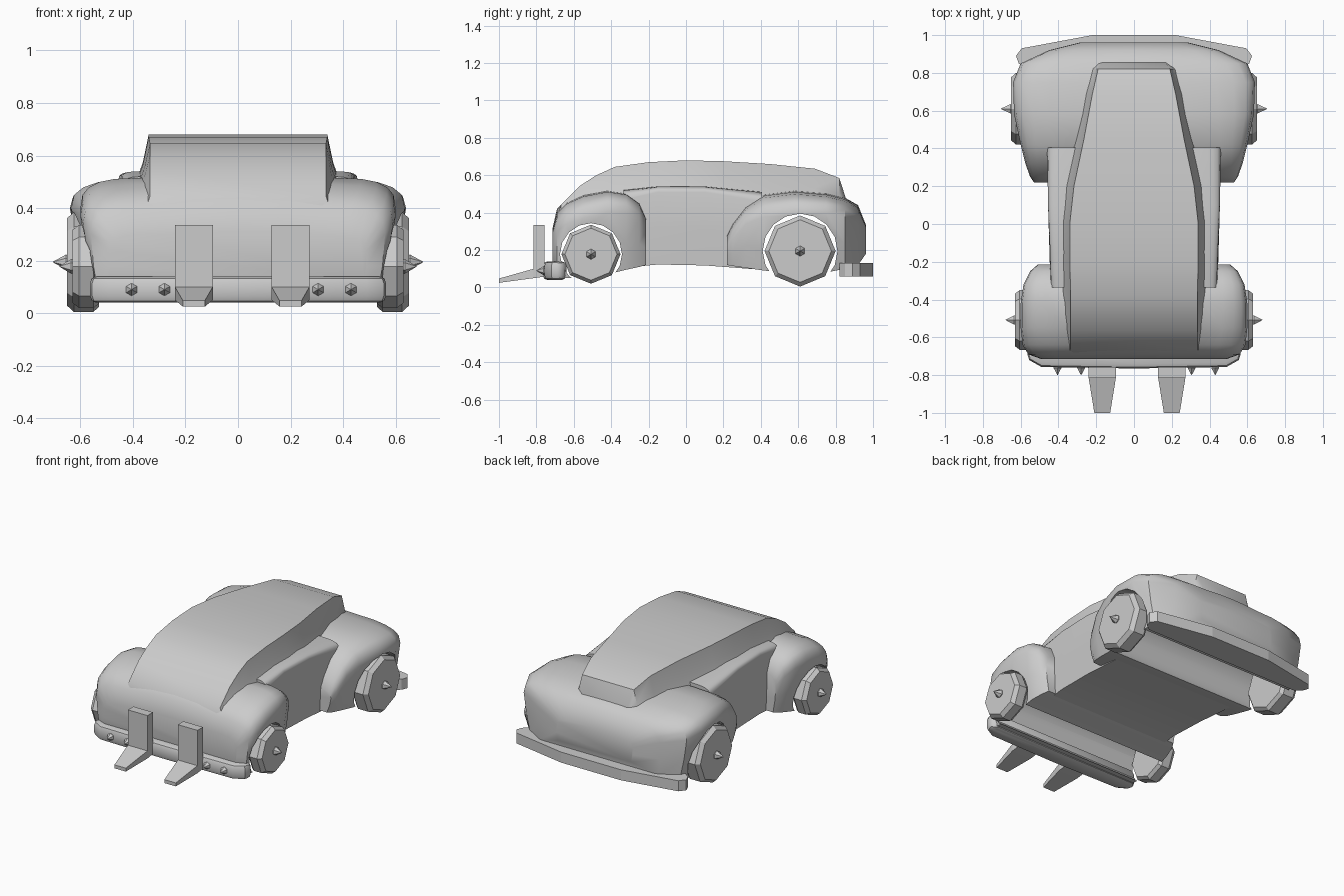
import bpy, bmesh
from math import sin, cos, pi, radians

if "Cube" in bpy.data.objects:
    bpy.data.objects.remove(bpy.data.objects["Cube"])


def loft(name, rings, smooth=None):
    """Skin equal-length rings of points into a closed solid."""
    bm = bmesh.new()
    vs = [[bm.verts.new(p) for p in r] for r in rings]
    n = len(vs[0])
    for a, b in zip(vs, vs[1:]):
        for i in range(n):
            bm.faces.new((a[i], a[(i + 1) % n], b[(i + 1) % n], b[i]))
    bm.faces.new(vs[0])
    bm.faces.new(vs[-1])
    bmesh.ops.recalc_face_normals(bm, faces=bm.faces)
    me = bpy.data.meshes.new(name)
    bm.to_mesh(me)
    bm.free()
    ob = bpy.data.objects.new(name, me)
    bpy.context.collection.objects.link(ob)
    if smooth:
        shade(ob, smooth)
    return ob


def shade(ob, deg):
    bpy.ops.object.select_all(action='DESELECT')
    ob.select_set(True)
    bpy.context.view_layer.objects.active = ob
    bpy.ops.object.shade_smooth_by_angle(angle=radians(deg))


def apply_modifiers(ob):
    dg = bpy.context.evaluated_depsgraph_get()
    me = bpy.data.meshes.new_from_object(ob.evaluated_get(dg))
    ob.modifiers.clear()
    ob.data = me


def disc(x, y, z, r, n):
    """Ring around the x axis with a vertex at the top."""
    return [(x, y + r * sin(2 * pi * i / n), z + r * cos(2 * pi * i / n)) for i in range(n)]


def section(y, zb, wb, zs, w, wt, zt, zc):
    """Symmetric body section: flat floor, leaning side, rounded shoulder, crowned top."""
    half = [(wb, zb), ((wb + w) / 2 + .005, (zb + zs) / 2)]
    for i in range(6):
        t = i / 5 * pi / 2
        half.append((wt + (w - wt) * max(cos(t), 0) ** .7, zs + (zt - zs) * sin(t) ** .7))
    half.append((wt * .5, zt + (zc - zt) * .75))
    return ([(x, y, z) for x, z in half] + [(0, y, zc)]
            + [(-x, y, z) for x, z in reversed(half)])


def plate(name, outline, z0, z1):
    return loft(name, [[(x, y, z) for x, y in outline] for z in (z0, z1)])


# Front fenders with nose, rear fenders with tail: y, floor z, floor w, shoulder z, w, top w, top z, centre z
front = [(-.715, .12, .48, .24, .49, .30, .30, .31),
         (-.69, .06, .53, .30, .56, .32, .40, .42),
         (-.64, .05, .535, .34, .59, .34, .45, .47),
         (-.55, .05, .54, .37, .60, .36, .49, .54),
         (-.42, .07, .54, .40, .60, .37, .515, .58),
         (-.32, .095, .53, .40, .585, .38, .50, .52),
         (-.25, .11, .51, .36, .55, .40, .45, .45),
         (-.215, .12, .49, .30, .51, .41, .37, .37)]
rear = [(.22, .12, .50, .22, .53, .40, .28, .28),
        (.25, .115, .52, .26, .55, .40, .34, .34),
        (.32, .105, .535, .34, .575, .38, .43, .43),
        (.42, .09, .55, .38, .60, .34, .495, .50),
        (.58, .08, .57, .40, .635, .30, .515, .52),
        (.75, .08, .575, .40, .64, .28, .50, .505),
        (.85, .10, .55, .37, .60, .25, .475, .48),
        (.92, .12, .44, .34, .45, .20, .43, .44),
        (.962, .18, .27, .28, .28, .15, .33, .335)]
for name, rows, ay, az, ar in (("front_body", front, -.508, .178, .166),
                               ("rear_body", rear, .61, .195, .2)):
    body = loft(name, [section(*r) for r in rows])
    # Wheel tunnel cut across the full width
    cutter = loft(name + "_cutter", [disc(x, ay, az, ar, 16) for x in (-.8, .8)])
    cutter.hide_render = True
    m = body.modifiers.new("arch", 'BOOLEAN')
    m.operation, m.object, m.solver = 'DIFFERENCE', cutter, 'EXACT'
    apply_modifiers(body)
    bpy.data.objects.remove(cutter)
    shade(body, 38)

# Narrow waist with the flat door sides
waist = [(-.335, .105, .435, .47, .44, .37, .52, .53),
         (-.15, .123, .44, .51, .445, .37, .54, .55),
         (.1, .118, .445, .51, .455, .36, .54, .55),
         (.405, .095, .45, .46, .46, .33, .51, .52)]
loft("waist", [section(*r) for r in waist], 38)

# Cabin: y, roof half width, roof z, base z
cabin = [(-.70, .30, .36, .25), (-.667, .335, .445, .35), (-.565, .335, .545, .44),
         (-.48, .335, .60, .48), (-.38, .335, .645, .51), (-.2, .34, .67, .52),
         (0, .34, .68, .53), (.2, .318, .675, .53), (.45, .265, .66, .50),
         (.69, .22, .635, .49), (.82, .19, .585, .46), (.86, .165, .46, .42)]
rings = []
for y, w, zt, zb in cabin:
    half = [(w + .045, zb - .02), (w + .022, zb + .3 * (zt - zb)), (w, zt)]
    rings.append([(x, y, z) for x, z in half] + [(-x, y, z) for x, z in reversed(half)])
loft("cabin", rings, 33)

# Wheels and hub spikes
for label, y, z, r, x1, tip in (("front", -.508, .178, .158, .63, .68),
                                ("rear", .61, .195, .19, .65, .705)):
    for side, s in (("right", 1), ("left", -1)):
        loft(f"{label}_{side}_wheel", [disc(s * x, y, z, q, 8) for x, q in
             ((.53, r * .9), (.55, r), (x1 - .025, r), (x1, r * .88))])
        loft(f"{label}_{side}_hub_spike", [disc(s * x, y, z, q, 6) for x, q in
             ((x1 - .02, .022), (x1 + .005, .028), (tip, .001))])

# Front bumper bar
half = [(.53, -.64), (.57, -.67), (.555, -.72), (.49, -.757)]
bumper = plate("front_bumper", half + [(0, -.765)] + [(-x, y) for x, y in reversed(half)], .04, .14)
m = bumper.modifiers.new("rounding", 'BEVEL')
m.width, m.segments, m.limit_method, m.angle_limit = .025, 2, 'ANGLE', radians(60)
apply_modifiers(bumper)
shade(bumper, 40)

# Rear bumper slab
half = [(.57, .82), (.61, .85), (.625, .89), (.595, .93), (.22, 1.0)]
plate("rear_bumper", half + [(-x, y) for x, y in reversed(half)], .06, .13)

# Bumper spikes
for i, x in enumerate((-.405, -.28, .305, .43)):
    loft(f"bumper_spike_{i}", [[(x + q * sin(k * pi / 3), y, .09 + q * cos(k * pi / 3))
         for k in range(6)] for y, q in ((-.74, .02), (-.762, .024), (-.80, .001))])

# Lifting forks: upright plate and tapering tine
for label, c in (("left", -.168), ("right", .2)):
    w = .072
    plate(f"{label}_fork_upright", [(c - w, -.815), (c + w, -.815), (c + w, -.757), (c - w, -.757)],
          .06, .335)
    loft(f"{label}_fork_tine", [[(c - h, y, z0), (c + h, y, z0), (c + h, y, z1), (c - h, y, z1)]
         for y, h, z0, z1 in ((-1, .042, .025, .048), (-.815, w, .05, .10), (-.757, w, .058, .12))])
